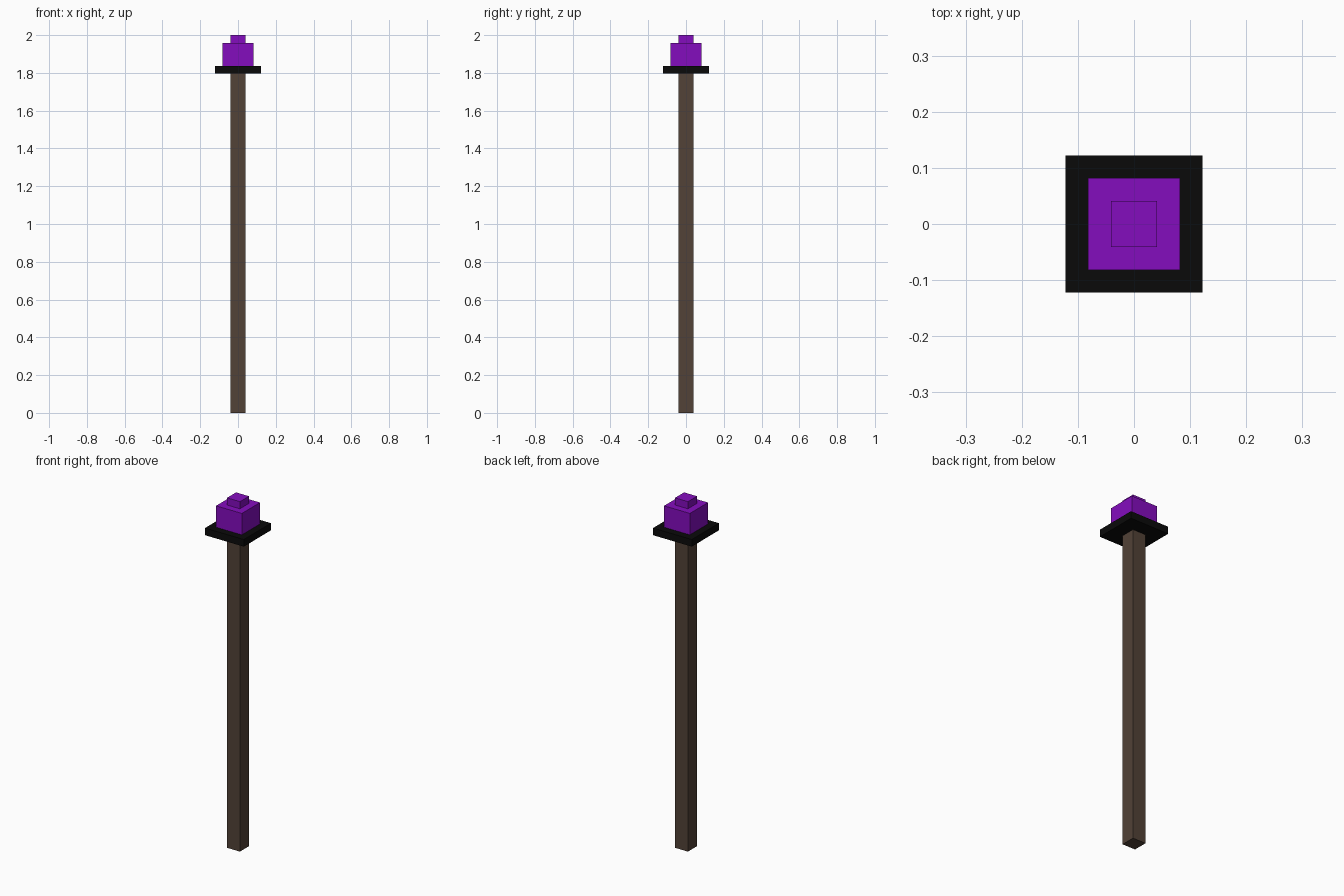
import bpy

cube = bpy.data.objects.get("Cube")
if cube:
    bpy.data.objects.remove(cube, do_unlink=True)

U = 2 / 49  # one block unit: the staff is 49 units tall


def material(name, rgb):
    mat = bpy.data.materials.new(name)
    mat.use_nodes = True
    mat.diffuse_color = (*rgb, 1)
    mat.node_tree.nodes["Principled BSDF"].inputs["Base Color"].default_value = (*rgb, 1)
    return mat


def block(name, width, bottom, top, mat):
    """Square block centred on the z axis, sized in block units."""
    bpy.ops.mesh.primitive_cube_add(size=1, location=(0, 0, (bottom + top) / 2 * U))
    obj = bpy.context.object
    obj.name = obj.data.name = name
    obj.scale = (width * U, width * U, (top - bottom) * U)
    bpy.ops.object.transform_apply(location=False, rotation=False, scale=True)
    obj.data.materials.append(mat)


wood = material("dark wood", (0.084, 0.054, 0.038))
black = material("black", (0.003, 0.003, 0.003))
purple = material("purple", (0.231, 0.004, 0.515))

# Long wooden pole, collar plate, and a stepped gem on top
block("pole", 2, 0, 44, wood)
block("collar_plate", 6, 44, 45, black)
block("gem", 4, 45, 48, purple)
block("gem_tip", 2, 48, 49, purple)
